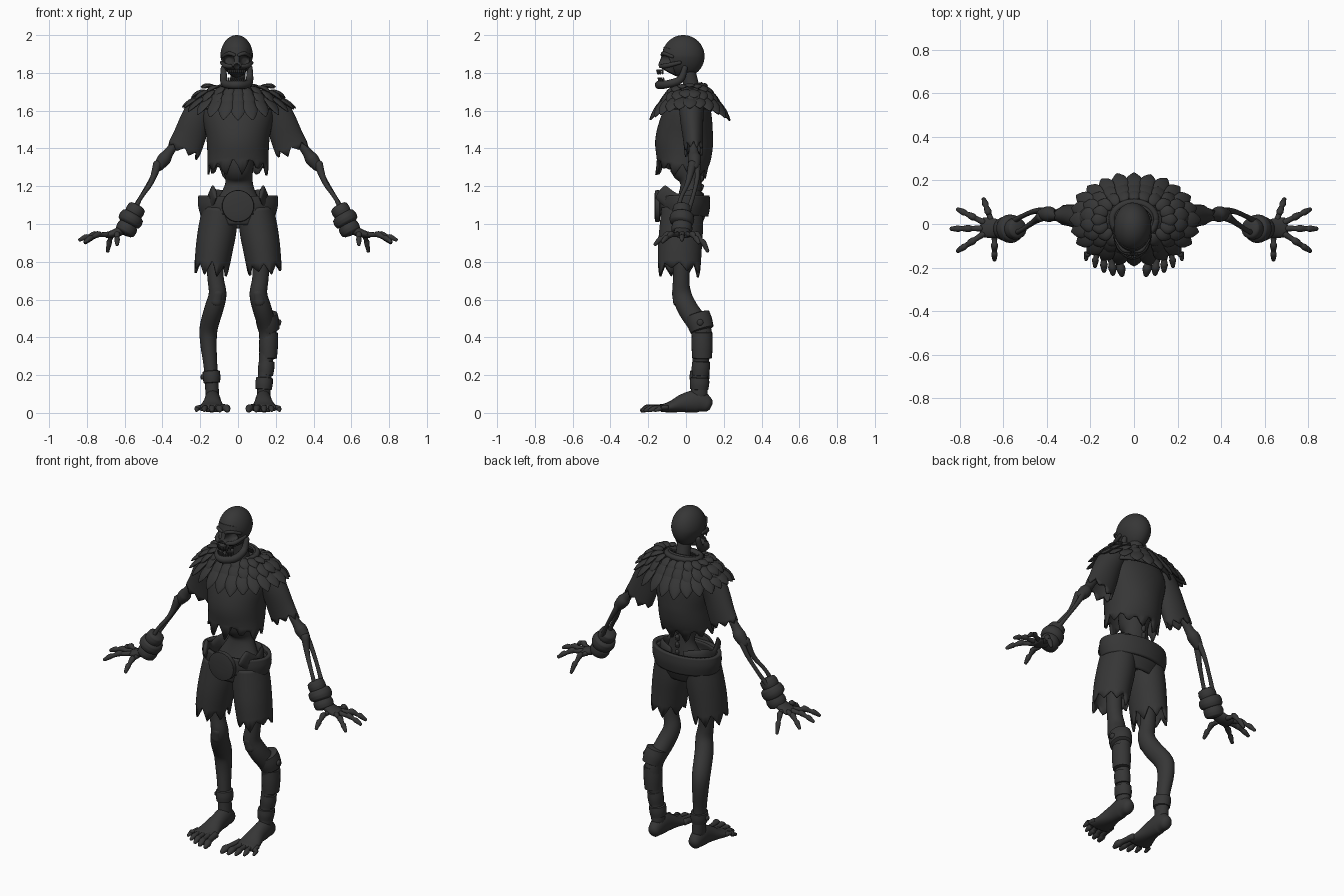
import bpy, bmesh, math, random
from mathutils import Vector

random.seed(4)
if "Cube" in bpy.data.objects:
    bpy.data.objects.remove(bpy.data.objects["Cube"])

mat = bpy.data.materials.new("charcoal")
mat.use_nodes = True
mat.diffuse_color = (0.037, 0.037, 0.037, 1)
mat.node_tree.nodes["Principled BSDF"].inputs["Base Color"].default_value = mat.diffuse_color
X, Y, Z = Vector((1, 0, 0)), Vector((0, 1, 0)), Vector((0, 0, 1))
parts = []


def finish(name, bm):
    bmesh.ops.recalc_face_normals(bm, faces=bm.faces)
    me = bpy.data.meshes.new(name)
    bm.to_mesh(me)
    bm.free()
    ob = bpy.data.objects.new(name, me)
    bpy.context.collection.objects.link(ob)
    me.materials.append(mat)
    parts.append(ob)
    return ob


def spline(pts, k):
    """Smooth path through points (x, y, z, half width, half thickness)."""
    pts = [tuple(p) + (p[3],) * (5 - len(p)) for p in pts]
    p = [pts[0]] + pts + [pts[-1]]
    out = []
    for i in range(1, len(p) - 2):
        for j in range(k):
            u = j / k
            out.append([0.5 * (2 * b + (c - a) * u + (2 * a - 5 * b + 4 * c - d) * u * u
                               + (3 * b - a - 3 * c + d) * u ** 3)
                        for a, b, c, d in zip(*p[i - 1:i + 3])])
    return out + [list(pts[-1])]


def sweep(bm, pts, up=Y, n=12, k=4, cap=0.6, hem=None):
    """Elliptic tube along a path; a hem makes it open with a torn end."""
    path = spline(pts, k)
    c = [Vector(q[:3]) for q in path]
    rings = []
    for i, q in enumerate(path):
        t = (c[min(i + 1, len(c) - 1)] - c[max(i - 1, 0)]).normalized()
        rings.append((c[i], t, max(q[3], .002), max(q[4], .002)))
    if hem is None:
        def ends(r, sign):
            p, t, w, d = r
            return [(p + t * sign * cap * min(w, d) * f, t, w * g, d * g)
                    for f, g in ((.55, .82), (1, .4))]
        rings = ends(rings[0], -1)[::-1] + rings + ends(rings[-1], 1)
    loops = []
    for i, (p, t, w, d) in enumerate(rings):
        side = t.cross(up).normalized()
        nor = side.cross(t)
        row = []
        for j in range(n):
            a = math.tau * j / n
            v = p + side * w * math.cos(a) + nor * d * math.sin(a)
            if hem and i == len(rings) - 1:
                f = j / n * len(hem)
                m = int(f)
                v += t * (hem[m] + (hem[(m + 1) % len(hem)] - hem[m]) * (f - m))
            row.append(bm.verts.new(v))
        loops.append(row)
    for a, b in zip(loops, loops[1:]):
        for j in range(n):
            bm.faces.new((a[j], a[j - 1], b[j - 1], b[j]))
    if hem is None:
        bm.faces.new(loops[0])
        bm.faces.new(loops[-1])


def part(name, *paths, **kw):
    bm = bmesh.new()
    for p in paths:
        sweep(bm, p, **kw)
    return finish(name, bm)


def cloth(name, pts, tears=0, deep=.08, thick=.012, **kw):
    hem = [random.uniform(.4, 1) * deep if i % 2 else -random.random() * deep * .4
           for i in range(tears)] or [0]
    ob = part(name, pts, hem=hem, n=48, **kw)
    mod = ob.modifiers.new("thickness", "SOLIDIFY")
    mod.thickness = thick
    return ob


def flip(s, pts):
    return [(p[0] * s,) + tuple(p[1:]) for p in pts]


# Skull: cranium and face with sunken sockets and nose
def dent(bm):
    for v in bm.verts:
        if v.co.y < -.04:
            for x, z, r, depth in ((.033, 1.868, .028, .05), (-.047, 1.868, .028, .05),
                                   (-.007, 1.832, .016, .03)):
                d = math.hypot(v.co.x - x, v.co.z - z) / r
                if d < 1:
                    v.co.y += depth * (1 - d ** 4)


bm = bmesh.new()
bmesh.ops.create_uvsphere(bm, u_segments=64, v_segments=48, radius=1)
for v in bm.verts:
    low = max(0, -v.co.z)
    v.co = Vector((-.007 + v.co.x * (.086 - .015 * low), -.014 + v.co.y * .112, 1.888 + v.co.z * .112))
dent(bm)
finish("cranium", bm)
bm = bmesh.new()
sweep(bm, [(-.007, -.06, 1.92, .066, .06), (-.007, -.075, 1.87, .07, .058),
           (-.007, -.088, 1.835, .058, .058), (-.007, -.1, 1.812, .05, .056)], n=64, k=8, cap=.1)
dent(bm)
finish("face", bm)
half = [(.07, -.005, 1.83, .014), (.068, -.03, 1.765, .02), (.056, -.1, 1.74, .021)]
jaw = half + [(0, -.142, 1.737, .023)] + flip(-1, half)[::-1]
part("jaw", [(p[0] - .007,) + p[1:] for p in jaw], up=Z)
teeth = []
for i in range(-4, 5):
    x, y = i * .0105, -.146 + .0016 * i * i
    teeth.append([(x - .007, y - .006, 1.815, .006), (x - .007, y - .003, 1.795, .004)])
    teeth.append([(x - .007, y + .004, 1.75, .006), (x - .007, y, 1.774, .004)])
part("teeth", *teeth, n=8, k=1)
for s, tag in ((1, "left"), (-1, "right")):
    part(tag + "_brow_and_cheek",
         [(s * .01 - .007, -.125, 1.893, .009), (s * .042 - .007, -.118, 1.903, .01), (s * .075 - .007, -.07, 1.885, .008)],
         [(s * .025 - .007, -.135, 1.835, .01), (s * .06 - .007, -.105, 1.838, .013), (s * .08 - .007, -.03, 1.855, .009)],
         up=Z)
part("neck", [(0, .05, 1.6, .055), (0, .03, 1.72, .042), (0, .005, 1.84, .038)], n=16)

# Torso, pelvis and waist
part("waist", [(0, .03, 1.5, .1, .08), (0, 0, 1.32, .085, .09), (.005, .022, 1.24, .072, .06),
               (.005, .025, 1.18, .085, .058), (0, .01, 1.06, .15, .08)], n=24)
part("spine", *[[(0, .075 + .02 * (i > 3), 1.14 + i * .045, .014), (0, .085 + .02 * (i > 3), 1.16 + i * .045, .012)]
                for i in range(6)], n=8)
for s, tag in ((1, "left"), (-1, "right")):
    part(tag + "_hip_bone", flip(s, [(.05, .08, 1.12, .012, .05), (.13, .04, 1.13, .014, .055),
                                     (.15, -.05, 1.11, .014, .05), (.125, -.135, 1.17, .012, .045)]), up=Z)

# Torn shirt and sleeves
cloth("shirt", [(0, .02, 1.7, .13, .08), (0, .01, 1.6, .19, .125), (0, -.008, 1.46, .168, .152),
                (0, -.012, 1.37, .162, .148), (0, -.02, 1.31, .162, .135)], 22, .085)
for s, tag in ((1, "left"), (-1, "right")):
    cloth(tag + "_sleeve", flip(s, [(.17, .03, 1.66, .07, .07), (.22, .03, 1.56, .08, .062),
                                    (.258, .037, 1.46, .086, .054), (.283, .04, 1.4, .09, .05)]), 16, .035)

# Feather mantle
cloth("mantle", [(0, .015, 1.735, .085, .07), (0, .02, 1.71, .125, .09), (0, .02, 1.67, .2, .12),
                 (0, .02, 1.61, .22, .145)], 0, k=5)
part("collar_roll", [(.1 * math.cos(a), .02 + .08 * math.sin(a), 1.72 + .01 * math.sin(a), .016)
                     for a in [math.tau * i / 16 for i in range(17)]], up=Z, k=2)
leaf = ((0, .5), (.25, .85), (.55, 1), (.8, .75), (1, .15))
rows = (("lower_feathers", 24, .205, .138, 1.655, .3, .215, 1.54, .038),
        ("middle_feathers", 22, .175, .115, 1.69, .25, .172, 1.595, .036),
        ("upper_feathers", 20, .13, .09, 1.712, .2, .14, 1.65, .03))
for r, (name, n, ax, ay, az, bx, by, bz, w) in enumerate(rows):
    paths = []
    for i in range(n):
        a = math.tau * (i + r % 2 / 2) / n
        c, s = math.cos(a), math.sin(a)
        grow = random.uniform(.93, 1.06)
        base = Vector((ax * c, .02 + ay * s, az + .01 * abs(c)))
        tip = Vector((bx * c, .02 + by * s, bz + .07 * c * c))
        paths.append([tuple(base.lerp(tip, f * grow) + Z * (.03 * f * (1 - f) + .006)) + (w * g, .009 * g + .002)
                      for f, g in leaf])
    part(name, *paths, up=Z, n=10, k=2)

# Belt, buckle and torn shorts
cloth("belt", [(0, -.01, 1.15, .21, .135), (0, -.01, 1.1, .212, .138), (0, -.012, 1.045, .198, .13)], 0, thick=.022)
part("buckle", [(0, -.14, 1.095, .085), (0, -.163, 1.095, .083)], up=Z, n=32, k=1, cap=.06)
cloth("shorts_seat", [(0, -.01, 1.13, .19, .12), (0, -.018, 1.06, .19, .122), (0, -.025, .985, .15, .1)], 0)
for s, tag in ((1, "left"), (-1, "right")):
    cloth(tag + "_shorts_leg", flip(s, [(.098, -.02, 1.08, .09, .11), (.108, -.025, .98, .101, .115),
                                        (.124, -.032, .88, .099, .116), (.138, -.035, .78, .093, .113)]), 16, .06)

# Arms, cuffs and hands
for s, tag in ((1, "left"), (-1, "right")):
    part(tag + "_upper_arm", flip(s, [(.2, .03, 1.6, .035), (.3, .035, 1.47, .022), (.365, .04, 1.38, .026),
                                      (.39, .045, 1.345, .036), (.425, .045, 1.3, .026)]), n=14)
    part(tag + "_forearm_bones",
         flip(s, [(.4, .055, 1.34, .02), (.45, .06, 1.25, .013), (.515, .035, 1.14, .011), (.575, .0, 1.04, .016)]),
         flip(s, [(.425, .035, 1.32, .024), (.46, .01, 1.22, .014), (.52, -.03, 1.13, .011), (.56, -.045, 1.04, .016)]))
    for i, (x, z, r) in enumerate(((.545, 1.07, .05), (.568, 1.025, .066), (.59, .975, .056))):
        part(f"{tag}_cuff_{i + 1}", flip(s, [(x - .012, -.02, z + .02, r * .93), (x, -.022, z, r),
                                             (x + .01, -.025, z - .018, r * .93)]), n=20, cap=.25)
    part(tag + "_palm", flip(s, [(.59, -.025, .985, .03, .028), (.64, -.02, .955, .045, .024),
                                 (.695, -.015, .94, .045, .016)]), up=Z, n=16)
    fingers = []
    for (x0, y0), (x1, y1, z1) in (((.64, -.05), (.64, -.165, .89)), ((.69, -.045), (.81, -.125, .905)),
                                   ((.7, -.02), (.84, -.022, .915)), ((.69, .008), (.81, .068, .9)),
                                   ((.655, .015), (.69, .115, .855))):
        for_path = [(0, .945, .015), (.3, .943, .012), (.42, .946, .017), (.65, None, .011), (.76, None, .015), (1, z1, .009)]
        fingers.append(flip(s, [(x0 + (x1 - x0) * f, y0 + (y1 - y0) * f,
                                 z if z else .945 + (z1 - .945) * (f - .3), r) for f, z, r in for_path]))
    part(tag + "_fingers", *fingers, up=Z, n=10, k=3)

# Legs and feet
for s, tag in ((1, "left"), (-1, "right")):
    part(tag + "_leg", flip(s, [(.125, -.02, .95, .05), (.12, -.025, .73, .043), (.108, -.022, .63, .047, .05),
                                (.128, .01, .55, .05, .055), (.155, .075, .45, .048, .056), (.156, .085, .36, .043, .05),
                                (.145, .075, .24, .036, .042), (.135, .07, .08, .036, .045)]), n=20)
    part(tag + "_kneecap", flip(s, [(.105, -.055, .64, .028, .02), (.115, -.045, .58, .03, .022)]))
    part(tag + "_foot", flip(s, [(.135, .115, .042, .034, .04), (.135, .065, .062, .042, .06),
                                 (.135, -.01, .052, .047, .05), (.138, -.08, .032, .064, .03),
                                 (.138, -.13, .024, .076, .02)]), up=Z, n=20)
    toes = []
    for i in range(5):
        u = i / 4
        x0, x1, y1, r = .08 + .12 * u, .055 + .165 * u, -.235 + .07 * u * u, .019 - .006 * u
        toes.append(flip(s, [(x0, -.1, .03, r), ((x0 + x1) / 2, (y1 - .12) / 2, .028, r * .85),
                             (x1 * .8 + x0 * .2, y1 + .03, .024, r * 1.1), (x1, y1, .012, r * .6)]))
    part(tag + "_toes", *toes, up=Z, n=10)


def band(name, top, bottom, r, n=20):
    """Wrapping around a shin, each end given as x, y, z."""
    mid = Vector(top).lerp(Vector(bottom), .5)
    part(name, [tuple(top) + (r * .96, r * 1.08), tuple(mid) + (r, r * 1.12), tuple(bottom) + (r * .92, r * 1.04)],
         n=n, cap=.12)


# Shin guard and wraps
band("left_knee_guard", (.15, .06, .52), (.165, .085, .44), .061)
band("left_shin_guard", (.163, .085, .425), (.16, .085, .29), .05)
band("left_lower_wrap", (.152, .08, .272), (.146, .076, .2), .043)
band("left_ankle_wrap", (.14, .073, .185), (.136, .07, .125), .046)
band("right_ankle_wrap", (-.142, .073, .22), (-.138, .07, .16), .047)
part("guard_studs", [(.205, .075, .48, .018), (.224, .075, .478, .016)], [(-.182, .065, .19, .015), (-.194, .065, .19, .013)],
     up=Z, k=1, cap=.3)

for ob in parts:
    ob.select_set(True)
bpy.context.view_layer.objects.active = parts[0]
bpy.ops.object.shade_smooth_by_angle(angle=math.radians(50))
